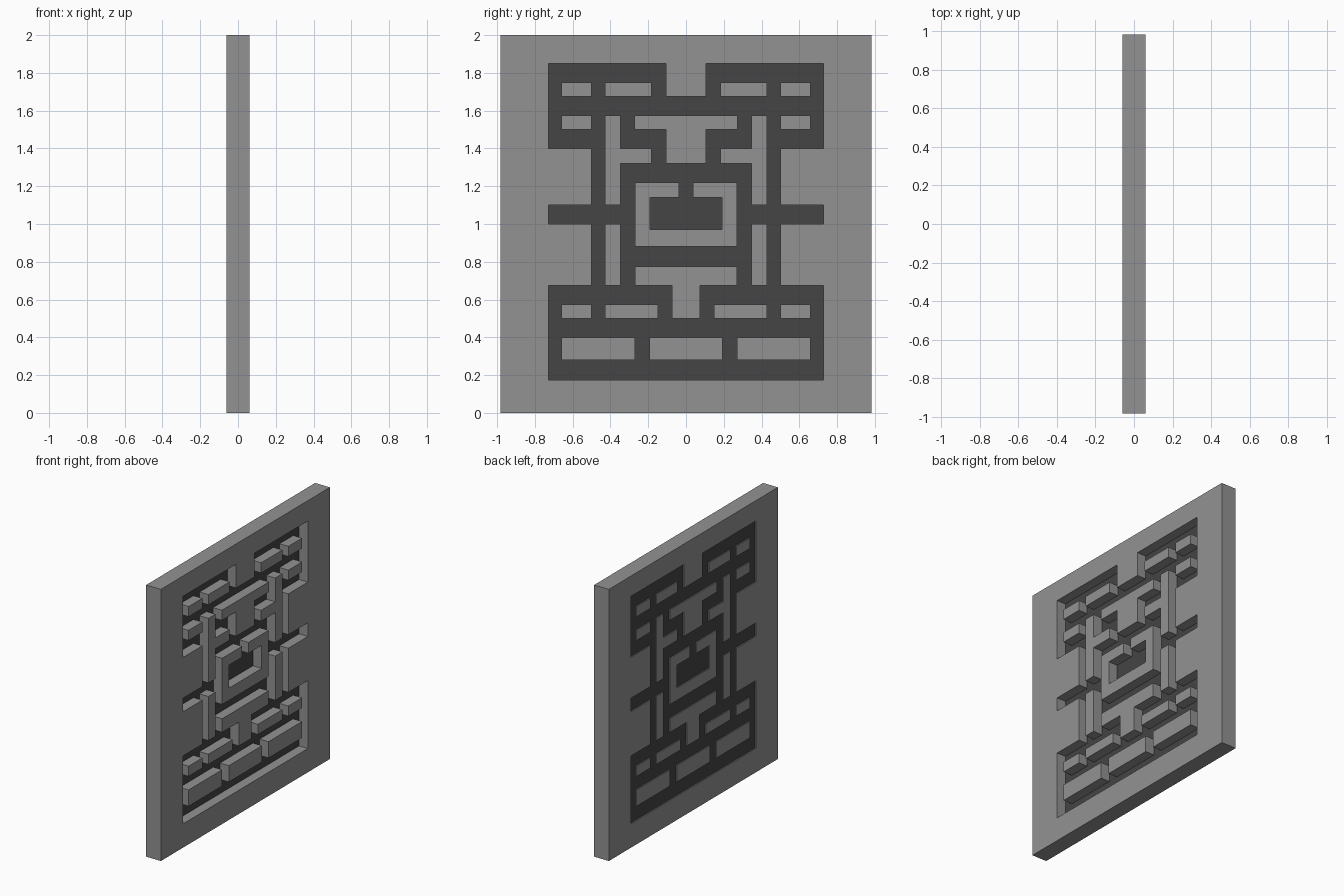
import bpy, bmesh

if "Cube" in bpy.data.objects:
    bpy.data.objects.remove(bpy.data.objects["Cube"])

T, W, H = 0.06, 0.983, 2.0   # half thickness, half width, height

# Groove channels on the +y half: (y0, y1, z0, z1), mirrored to -y
channels = [
    # horizontal runs
    (0.107, 0.727, 1.75, 1.85), (0, 0.727, 1.575, 1.675),
    (0.43, 0.727, 1.40, 1.50), (0.107, 0.348, 1.40, 1.50),
    (0, 0.348, 1.22, 1.32), (0.27, 0.727, 1.00, 1.10),
    (0, 0.348, 0.775, 0.88), (0.074, 0.727, 0.575, 0.675),
    (0, 0.727, 0.40, 0.50), (0, 0.727, 0.175, 0.28),
    # vertical runs
    (0.66, 0.727, 1.40, 1.85), (0.43, 0.50, 0.40, 1.85),
    (0.107, 0.183, 1.575, 1.85), (0.273, 0.348, 1.40, 1.675),
    (0.107, 0.183, 1.22, 1.50), (0.27, 0.348, 0.575, 1.32),
    (0.074, 0.147, 0.40, 0.675), (0.66, 0.727, 0.175, 0.675),
    (0.193, 0.27, 0.175, 0.50),
    # centre chamber and its door
    (0, 0.19, 0.97, 1.14), (0, 0.037, 1.14, 1.22),
]


def is_groove(y, z):
    return any(a < abs(y) < b and c < z < d for a, b, c, d in channels)


def add_object(name, bm, grey):
    mesh = bpy.data.meshes.new(name)
    bm.to_mesh(mesh)
    bm.free()
    ob = bpy.data.objects.new(name, mesh)
    bpy.context.collection.objects.link(ob)
    mat = bpy.data.materials.new(name + "_grey")
    mat.diffuse_color = (grey, grey, grey, 1)
    mat.use_nodes = True
    mat.node_tree.nodes["Principled BSDF"].inputs["Base Color"].default_value = mat.diffuse_color
    mesh.materials.append(mat)


# Plate and raised blocks: fill every grid cell outside the channels, then extrude
half = sorted({v for c in channels for v in c[:2]} | {W})
ys = sorted({-v for v in half} | set(half))
zs = sorted({v for c in channels for v in c[2:]} | {0, H})
bm = bmesh.new()
verts = {}


def vert(y, z):
    key = (round(y, 4), round(z, 4))
    if key not in verts:
        verts[key] = bm.verts.new((-T, y, z))
    return verts[key]


for y0, y1 in zip(ys, ys[1:]):
    for z0, z1 in zip(zs, zs[1:]):
        if not is_groove((y0 + y1) / 2, (z0 + z1) / 2):
            bm.faces.new([vert(y0, z0), vert(y0, z1), vert(y1, z1), vert(y1, z0)])
ext = bmesh.ops.extrude_face_region(bm, geom=bm.faces[:], use_keep_orig=True)
front = [g for g in ext["geom"] if isinstance(g, bmesh.types.BMVert)]
bmesh.ops.translate(bm, verts=front, vec=(2 * T, 0, 0))
bmesh.ops.recalc_face_normals(bm, faces=bm.faces[:])
add_object("maze_plate", bm, 0.29)

# Dark floor slab set inside the channels, closer to the back
bm = bmesh.new()
bmesh.ops.create_cube(bm, size=1)
bmesh.ops.scale(bm, verts=bm.verts[:], vec=(0.04, 1.47, 1.70))
bmesh.ops.translate(bm, verts=bm.verts[:], vec=(-0.032, 0, 1.0125))
add_object("channel_floor", bm, 0.058)
